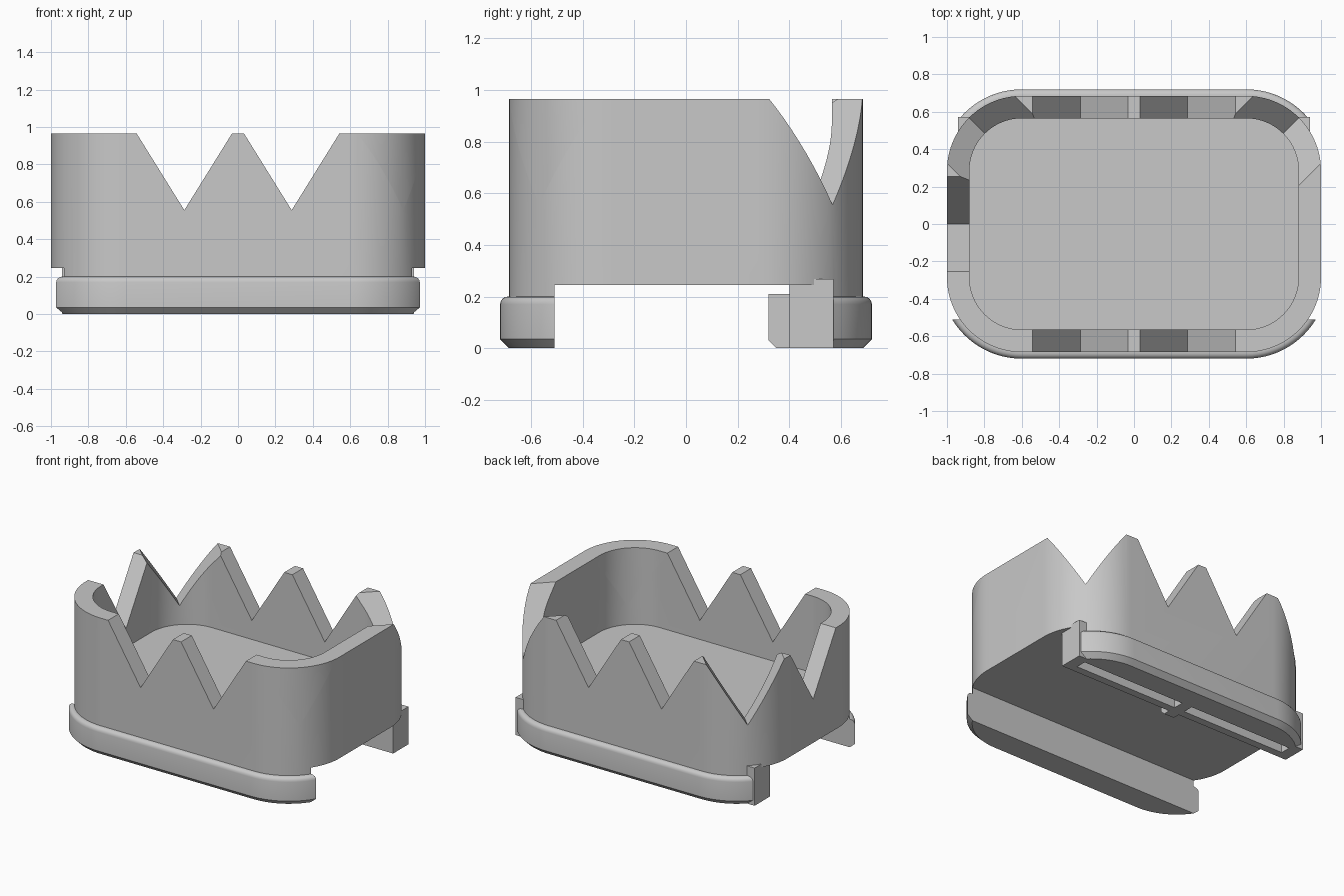
import bpy, bmesh, math
from mathutils import Vector, Matrix

if "Cube" in bpy.data.objects:
    bpy.data.objects.remove(bpy.data.objects["Cube"], do_unlink=True)

grey = bpy.data.materials.new("plain grey")
grey.use_nodes = True
grey.diffuse_color = (0.58, 0.58, 0.58, 1)
grey.node_tree.nodes["Principled BSDF"].inputs["Base Color"].default_value = (0.58, 0.58, 0.58, 1)

CX, CY, R = 0.6, 0.285, 0.4     # corner arc centres and outer wall radius
WALL, TOP, VALLEY, FLOOR = 0.12, 0.965, 0.555, 0.42
UNDER = 0.245                   # underside of the body


def outline(radius, steps=20):
    """Rounded rectangle with fixed arc centres."""
    pts = []
    for q, (sx, sy) in enumerate([(1, 1), (-1, 1), (-1, -1), (1, -1)]):
        for i in range(steps + 1):
            a = math.pi / 2 * (q + i / steps)
            pts.append((sx * CX + radius * math.cos(a), sy * CY + radius * math.sin(a)))
    return pts


def finish(name, bm):
    bmesh.ops.recalc_face_normals(bm, faces=bm.faces)
    mesh = bpy.data.meshes.new(name)
    bm.to_mesh(mesh)
    bm.free()
    mesh.materials.append(grey)
    ob = bpy.data.objects.new(name, mesh)
    bpy.context.collection.objects.link(ob)
    return ob


def stack(name, levels):
    """Loft outlines given as (radius, z)."""
    bm = bmesh.new()
    rings = [[bm.verts.new((x, y, z)) for x, y in outline(r)] for r, z in levels]
    n = len(rings[0])
    for a, b in zip(rings, rings[1:]):
        for i in range(n):
            j = (i + 1) % n
            bm.faces.new((a[i], a[j], b[j], b[i]))
    bm.faces.new(rings[0])
    bm.faces.new(rings[-1])
    return finish(name, bm)


def box(name, lo, hi):
    bm = bmesh.new()
    bmesh.ops.create_cube(bm, size=1)
    lo, hi = Vector(lo), Vector(hi)
    for v in bm.verts:
        v.co = [(lo[k] + hi[k]) / 2 + v.co[k] * (hi[k] - lo[k]) for k in range(3)]
    return finish(name, bm)


def prism(name, profile, start, depth, matrix):
    """Extrude an (x, z) profile along y, then place it."""
    bm = bmesh.new()
    face = bm.faces.new([bm.verts.new((x, start, z)) for x, z in profile])
    new = bmesh.ops.extrude_face_region(bm, geom=[face])["geom"]
    bmesh.ops.translate(bm, verts=[g for g in new if isinstance(g, bmesh.types.BMVert)],
                        vec=(0, depth, 0))
    bm.transform(matrix)
    return finish(name, bm)


def carve(ob, cutter, operation="DIFFERENCE"):
    """Apply a boolean and remove its cutter."""
    mod = ob.modifiers.new("cut", "BOOLEAN")
    mod.object, mod.operation, mod.solver = cutter, operation, "EXACT"
    bpy.context.view_layer.update()
    deps = bpy.context.evaluated_depsgraph_get()
    mesh = bpy.data.meshes.new_from_object(ob.evaluated_get(deps))
    ob.modifiers.clear()
    ob.data = mesh
    bpy.data.objects.remove(cutter, do_unlink=True)


# Hollow crown body, with the underside raised between the two rims
body = stack("crown_body", [(R, 0.15), (R, TOP)])
carve(body, stack("hollow", [(R - WALL, FLOOR), (R - WALL, 1.2)]))
carve(body, box("underside_cut", (-2, -0.51, -1), (2, 0.57, UNDER)))

# Ten equal V notches: two front and back, one per side, one per corner
diag = R * math.sqrt(0.5)
notches = []
for s in (-1, 1):
    notches += [(x, s * (CY + R), 0, s) for x in (-0.287, 0.287)]
    notches.append((s * (CX + R), 0, s, 0))
    notches += [(s * (CX + diag), t * (CY + diag), s, t) for t in (-1, 1)]
rise = TOP - VALLEY
slope = 0.255 / rise
vee = [(0, VALLEY), (slope * (rise + 0.2), TOP + 0.2), (-slope * (rise + 0.2), TOP + 0.2)]
for x, y, dx, dy in notches:
    turn = math.atan2(dy, dx) - math.pi / 2
    place = Matrix.Translation((x, y, 0)) @ Matrix.Rotation(turn, 4, "Z")
    carve(body, prism("notch", vee, -0.3, 0.6, place))

# Front and back rims with chamfered foot and rounded top edge
E = R + 0.035
rim_levels = [(E - 0.035, 0), (E, 0.035), (E, 0.17)]
rim_levels += [(E - 0.03 * (1 - math.cos(a)), 0.17 + 0.03 * math.sin(a))
               for a in (math.pi / 8 * k for k in range(1, 5))]
front_rim = stack("front_rim", rim_levels)
carve(front_rim, box("keep", (-2, -2, -1), (2, -0.51, 1)), "INTERSECT")
back_rim = stack("back_rim", rim_levels)
carve(back_rim, box("keep", (-2, 0.57, -1), (2, 2, 1)), "INTERSECT")

# Cross bar behind the back rim, slotted from below
cross_bar = box("cross_bar", (-0.94, 0.4, 0), (0.94, 0.572, 0.268))
carve(cross_bar, box("slot", (-0.86, 0.455, -0.1), (0.86, 0.53, 0.15)))

# Small chamfered catch in the middle of the bar
catch_profile = [(0.32, 0.03), (0.35, 0), (0.53, 0), (0.53, 0.21), (0.32, 0.21)]
catch = prism("centre_catch", catch_profile, -0.04, 0.08, Matrix.Rotation(math.pi / 2, 4, "Z"))

for ob in (body, front_rim, back_rim, cross_bar, catch):
    bpy.ops.object.select_all(action="DESELECT")
    ob.select_set(True)
    bpy.context.view_layer.objects.active = ob
    bpy.ops.object.shade_smooth_by_angle(angle=math.radians(25))
